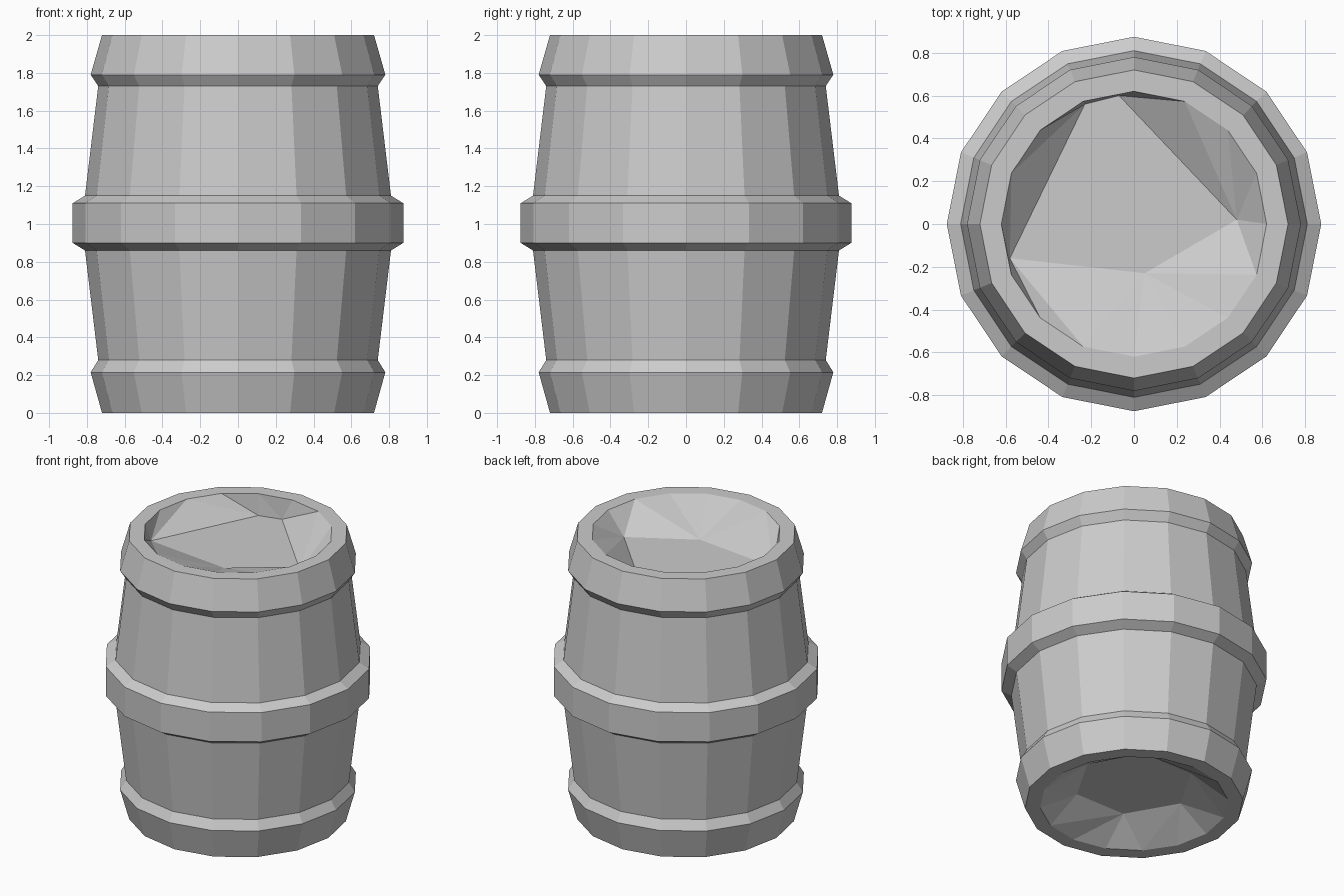
import bpy, bmesh, math
from mathutils import Vector

if "Cube" in bpy.data.objects:
    bpy.data.objects.remove(bpy.data.objects["Cube"])

SIDES = 16
# Outer profile from the bottom inner lip to the top inner lip: radius, height
PROFILE = [(0.62, 0.0), (0.72, 0.0), (0.78, 0.215), (0.74, 0.28),
           (0.81, 0.86), (0.875, 0.9), (0.875, 1.11), (0.81, 1.15),
           (0.74, 1.73), (0.78, 1.79), (0.72, 2.0), (0.62, 2.0)]


def ring(bm, r, z):
    step = 2 * math.pi / SIDES
    return [bm.verts.new((r * math.cos(i * step), r * math.sin(i * step), z))
            for i in range(SIDES)]


def finish(bm, name, smooth):
    bmesh.ops.recalc_face_normals(bm, faces=bm.faces)
    for f in bm.faces:
        f.smooth = smooth and len(f.verts) <= 4 and not f.tag
    mesh = bpy.data.meshes.new(name)
    bm.to_mesh(mesh)
    bm.free()
    obj = bpy.data.objects.new(name, mesh)
    bpy.context.collection.objects.link(obj)
    return obj


def fan_to_lid(bm, lip, corners, z):
    """Sloping head: joins the round lip to a smaller flat polygon."""
    lid = [bm.verts.new((x, y, z)) for x, y in corners]

    def nearest(v):
        return min(range(len(lid)),
                   key=lambda k: (lid[k].co.xy - v.co.xy).length)

    for i, a in enumerate(lip):
        b = lip[(i + 1) % SIDES]
        k, end = nearest(a), nearest(b)
        bm.faces.new((a, b, lid[k]))
        while k != end:
            nxt = (k + 1) % len(lid)
            bm.faces.new((b, lid[nxt], lid[k]))
            k = nxt
    face = bm.faces.new(lid)
    face.tag = True


bm = bmesh.new()

# Barrel wall with its three raised bands and both rims
rings = [ring(bm, r, z) for r, z in PROFILE]
for low, high in zip(rings, rings[1:]):
    for i in range(SIDES):
        j = (i + 1) % SIDES
        bm.faces.new((low[i], low[j], high[j], high[i]))

# Recessed top head with its uneven flat centre
fan_to_lid(bm, rings[-1],
           [(0.48, 0.02), (-0.07, 0.6), (-0.23, 0.56),
            (-0.58, -0.16), (0.05, -0.23)], 1.85)

# Recessed bottom head with a six-sided centre
fan_to_lid(bm, rings[0],
           [(0.4 * math.cos(k * math.pi / 3), 0.4 * math.sin(k * math.pi / 3))
            for k in range(6)], 0.15)

finish(bm, "barrel", True)
